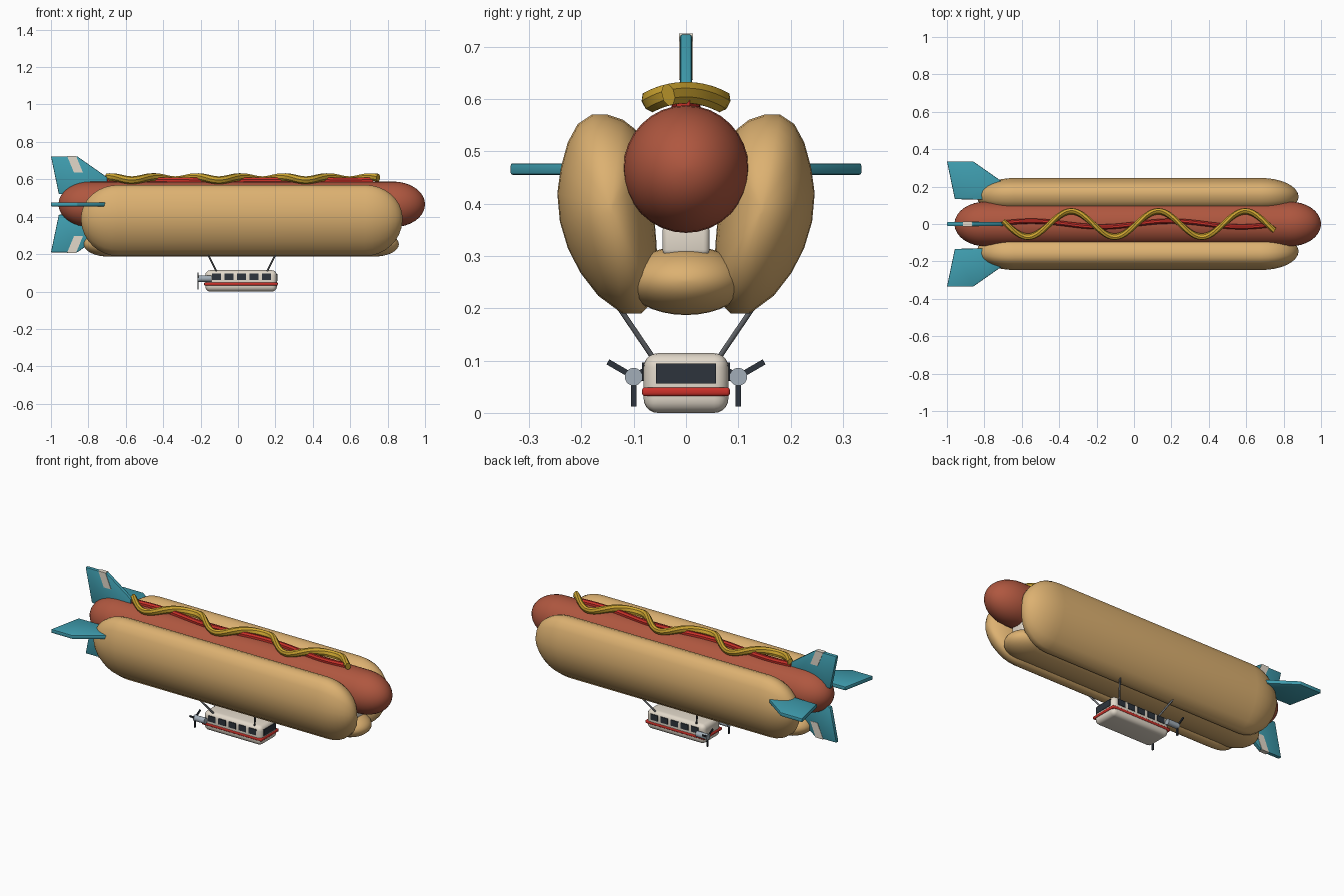
import bpy, bmesh, math
from mathutils import Vector, Matrix

if "Cube" in bpy.data.objects:
    bpy.data.objects.remove(bpy.data.objects["Cube"])

def mat(name, rgb):
    m = bpy.data.materials.new(name)
    m.diffuse_color = (*rgb, 1)
    m.use_nodes = True
    m.node_tree.nodes["Principled BSDF"].inputs["Base Color"].default_value = m.diffuse_color
    return m

BUN = mat("bun_tan", (0.72, 0.44, 0.165))
SAUSAGE = mat("sausage_brown", (0.43, 0.095, 0.05))
MUSTARD = mat("mustard_yellow", (0.62, 0.38, 0.03))
RED = mat("ketchup_red", (0.6, 0.03, 0.022))
TEAL = mat("fin_teal", (0.05, 0.34, 0.43))
CREAM = mat("cream", (0.76, 0.69, 0.59))
DARK = mat("dark_glass", (0.026, 0.034, 0.045))
STEEL = mat("light_steel", (0.36, 0.42, 0.48))
STRUT = mat("strut_grey", (0.15, 0.16, 0.175))

def finish(name, bm, material, angle=35):
    bmesh.ops.recalc_face_normals(bm, faces=bm.faces[:])
    me = bpy.data.meshes.new(name)
    bm.to_mesh(me)
    bm.free()
    me.materials.append(material)
    ob = bpy.data.objects.new(name, me)
    bpy.context.collection.objects.link(ob)
    bpy.ops.object.select_all(action='DESELECT')
    ob.select_set(True)
    bpy.context.view_layer.objects.active = ob
    bpy.ops.object.shade_smooth_by_angle(angle=math.radians(angle))
    return ob

def skin(name, rings, material, angle=35):
    """Bridge a list of equal-sized point rings and cap both ends."""
    bm = bmesh.new()
    vs = [[bm.verts.new(p) for p in r] for r in rings]
    n = len(vs[0])
    for a, b in zip(vs, vs[1:]):
        for i in range(n):
            bm.faces.new((a[i], a[(i + 1) % n], b[(i + 1) % n], b[i]))
    bm.faces.new(vs[0])
    bm.faces.new(vs[-1])
    return finish(name, bm, material, angle)

def capsule(name, profile, pivot, x0, x1, cap, material):
    """Loft a (y, z) profile along x with rounded ends."""
    st = []
    for i in range(9):
        t = math.radians(3 + 87 * i / 8)
        st.append((x0 + cap * (1 - math.cos(t)), math.sin(t)))
    st += [(x1 - (x - x0), s) for x, s in reversed(st)]
    py, pz = pivot
    rings = [[(x, py + (y - py) * s, pz + (z - pz) * s) for y, z in profile] for x, s in st]
    return skin(name, rings, material, 50)

def ellipse(cy, cz, ry, rz, n=32):
    return [(cy + ry * math.cos(2 * math.pi * i / n), cz + rz * math.sin(2 * math.pi * i / n))
            for i in range(n)]

def box(name, lo, hi, material, bevel=0.0, segments=4):
    bm = bmesh.new()
    bmesh.ops.create_cube(bm, size=1)
    for v in bm.verts:
        v.co = [(a + b) / 2 + c * (b - a) for a, b, c in zip(lo, hi, v.co)]
    if bevel:
        bmesh.ops.bevel(bm, geom=bm.edges[:], offset=bevel, segments=segments,
                        profile=0.5, affect='EDGES')
    return finish(name, bm, material)

def rod(name, a, b, r, material, n=12):
    a, b = Vector(a), Vector(b)
    bm = bmesh.new()
    m = Matrix.Translation((a + b) / 2) @ (b - a).to_track_quat('Z', 'Y').to_matrix().to_4x4()
    bmesh.ops.create_cone(bm, cap_ends=True, segments=n, radius1=r, radius2=r,
                          depth=(b - a).length, matrix=m)
    return finish(name, bm, material)

# Sausage
AXIS = 0.466
capsule("sausage", ellipse(0, AXIS, 0.12, 0.122), (0, AXIS), -0.96, 1.0, 0.17, SAUSAGE)

# Side bun halves, plus the joining bun underneath
half = [(0.12, 0.56), (0.15, 0.57), (0.18, 0.57), (0.207, 0.552), (0.226, 0.517),
        (0.239, 0.47), (0.246, 0.42), (0.241, 0.365), (0.226, 0.315), (0.202, 0.268),
        (0.168, 0.224), (0.122, 0.19), (0.085, 0.19), (0.062, 0.215), (0.055, 0.26),
        (0.056, 0.32), (0.062, 0.39), (0.07, 0.46), (0.08, 0.51), (0.097, 0.542)]
for s, side in ((1, "left"), (-1, "right")):
    capsule("bun_" + side, [(s * y, z) for y, z in half], (s * 0.145, 0.39),
            -0.84, 0.88, 0.2, BUN)
capsule("bun_base", ellipse(0, 0.253, 0.115, 0.066), (0, 0.253), -0.825, 0.86, 0.13, BUN)
box("inner_keel", (-0.75, -0.045, 0.30), (0.8, 0.045, 0.36), CREAM, 0.012)

# Sauces: flattened tubes weaving over the sausage
def sauce(name, x0, x1, wave, radius, w, h, material, n=8, steps=96):
    def point(x):
        y = wave(x)
        return Vector((x, y, AXIS + math.sqrt(radius ** 2 - y * y)))
    rings = []
    for i in range(steps + 1):
        x = x0 + (x1 - x0) * i / steps
        p = point(x)
        tangent = (point(x + 1e-3) - point(x - 1e-3)).normalized()
        side = Vector((0, p.z - AXIS, -p.y)).cross(tangent).normalized()
        up = tangent.cross(side)
        rings.append([p + side * w * math.cos(a) + up * h * math.sin(a)
                      for a in (2 * math.pi * (k + 0.5) / n for k in range(n))])
    return skin(name, rings, material)

PERIOD = 0.465
sauce("mustard", -0.70, 0.75,
      lambda x: 0.068 * math.cos(2 * math.pi * (x + 0.335) / PERIOD),
      0.146, 0.022, 0.016, MUSTARD)
sauce("ketchup", -0.70, 0.72,
      lambda x: 0.015 * math.cos(2 * math.pi * (x + 0.55) / 0.75),
      0.126, 0.019, 0.014, RED)

# Tail fins: (x, distance from axis) outline, thickened and spun around the axis
def fin(name, outline, turn, push, thick, material, bevel):
    bm = bmesh.new()
    f = bm.faces.new([bm.verts.new((x, -thick / 2, r + push)) for x, r in outline])
    ext = bmesh.ops.extrude_face_region(bm, geom=[f])
    bmesh.ops.translate(bm, vec=(0, thick, 0),
                        verts=[g for g in ext['geom'] if isinstance(g, bmesh.types.BMVert)])
    if bevel:
        bmesh.ops.bevel(bm, geom=bm.edges[:], offset=bevel, segments=2,
                        profile=0.5, affect='EDGES')
    bmesh.ops.transform(bm, verts=bm.verts[:], matrix=Matrix.Translation((0, 0, AXIS))
                        @ Matrix.Rotation(math.radians(turn), 4, 'X'))
    finish(name, bm, material)

FIN = [(-1.0, 0.257), (-0.86, 0.257), (-0.70, 0.145), (-0.70, 0.05), (-0.958, 0.055)]
STRIPE = [(-0.914, 0.259), (-0.866, 0.259), (-0.829, 0.17), (-0.877, 0.17)]
for label, turn, push in (("top", 0, 0), ("bottom", 180, 0), ("left", -90, 0.078), ("right", 90, 0.078)):
    fin(label + "_fin", FIN, turn, push, 0.022, TEAL, 0.004)
    if push == 0:
        fin(label + "_fin_stripe", STRIPE, turn, 0, 0.026, CREAM, 0)

# Gondola cabin with red band and windows
box("cabin", (-0.175, -0.081, 0.0), (0.208, 0.081, 0.114), CREAM, 0.027, 5)
box("cabin_band", (-0.181, -0.084, 0.032), (0.213, 0.084, 0.049), RED, 0.006, 3)
box("front_window", (0.203, -0.057, 0.056), (0.211, 0.057, 0.094), DARK)
for s in (1, -1):
    for i in range(5):
        cx = -0.115 + i * 0.067
        y0, y1 = sorted((s * 0.076, s * 0.084))
        box("side_window", (cx - 0.024, y0, 0.062), (cx + 0.024, y1, 0.096), DARK)

# Struts, engines and three-bladed propellers
for s in (1, -1):
    for xa, xb in ((-0.113, -0.162), (0.153, 0.202)):
        rod("strut", (xa, s * 0.062, 0.104), (xb, s * 0.127, 0.2), 0.005, STRUT)
    hub = Vector((-0.213, s * 0.1, 0.069))
    rod("engine", hub + Vector((-0.004, 0, 0)), hub + Vector((0.07, 0, 0)), 0.017, STEEL, 20)
    rod("engine_mount", (-0.155, s * 0.1, 0.069), (-0.155, s * 0.07, 0.069), 0.008, STEEL)
    for k in range(3):
        bm = bmesh.new()
        bmesh.ops.create_cube(bm, size=1)
        bmesh.ops.transform(bm, verts=bm.verts[:], matrix=Matrix.Translation(hub)
                            @ Matrix.Rotation(math.radians(120 * k), 4, 'X')
                            @ Matrix.Translation((0, 0, -0.03))
                            @ Matrix.Diagonal((0.006, 0.011, 0.054, 1)))
        finish("propeller_blade", bm, DARK)
